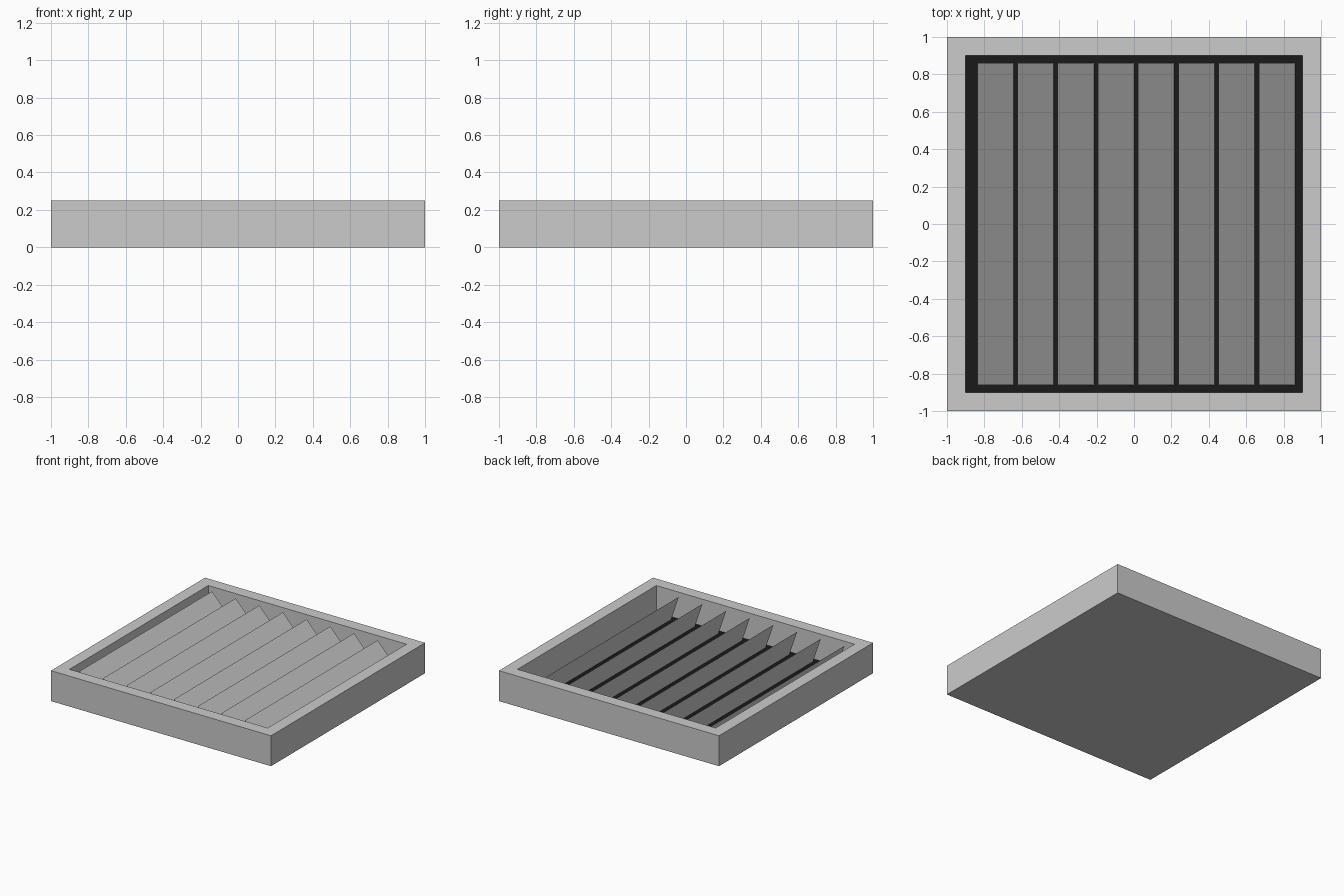
import bpy, bmesh

if "Cube" in bpy.data.objects:
    bpy.data.objects.remove(bpy.data.objects["Cube"])

FLOOR, TOP, HALF, RIM = 0.03, 0.25, 1.0, 0.14
INNER = HALF - RIM
COUNT = 8
PITCH = 2 * INNER / COUNT


def make_object(name, bm):
    bmesh.ops.recalc_face_normals(bm, faces=bm.faces)
    mesh = bpy.data.meshes.new(name)
    bm.to_mesh(mesh)
    bm.free()
    obj = bpy.data.objects.new(name, mesh)
    bpy.context.collection.objects.link(obj)
    return obj


# Square frame: a block with a recess sunk into its top
bm = bmesh.new()
bmesh.ops.create_cube(bm, size=1)
for v in bm.verts:
    v.co = (v.co.x * 2 * HALF, v.co.y * 2 * HALF, (v.co.z + 0.5) * TOP)
top = max(bm.faces, key=lambda f: f.calc_center_median().z)
bmesh.ops.inset_region(bm, faces=[top], thickness=RIM)
walls = bmesh.ops.extrude_discrete_faces(bm, faces=[top])
recess = walls["faces"][0]
bmesh.ops.translate(bm, verts=recess.verts, vec=(0, 0, FLOOR - TOP))
recess.material_index = 1
frame = make_object("vent_frame", bm)

# Grey frame, black recess floor
for name, shade in (("frame_grey", 0.8), ("recess_black", 0.01)):
    mat = bpy.data.materials.new(name)
    mat.diffuse_color = (shade, shade, shade, 1)
    mat.use_nodes = True
    mat.node_tree.nodes["Principled BSDF"].inputs["Base Color"].default_value = mat.diffuse_color
    frame.data.materials.append(mat)
frame.data.materials[0] = None


# Louvre slat: leaning wedge profile run across the opening
def make_slat(index):
    x = -INNER + 0.022 + index * PITCH
    profile = [(x, 0.235), (x + 0.07, FLOOR), (x + PITCH - 0.022, FLOOR)]
    bm = bmesh.new()
    face = bm.faces.new([bm.verts.new((px, -INNER, pz)) for px, pz in profile])
    ext = bmesh.ops.extrude_face_region(bm, geom=[face])
    verts = [g for g in ext["geom"] if isinstance(g, bmesh.types.BMVert)]
    bmesh.ops.translate(bm, verts=verts, vec=(0, 2 * INNER, 0))
    make_object(f"louvre_slat_{index + 1}", bm)


for i in range(COUNT):
    make_slat(i)
